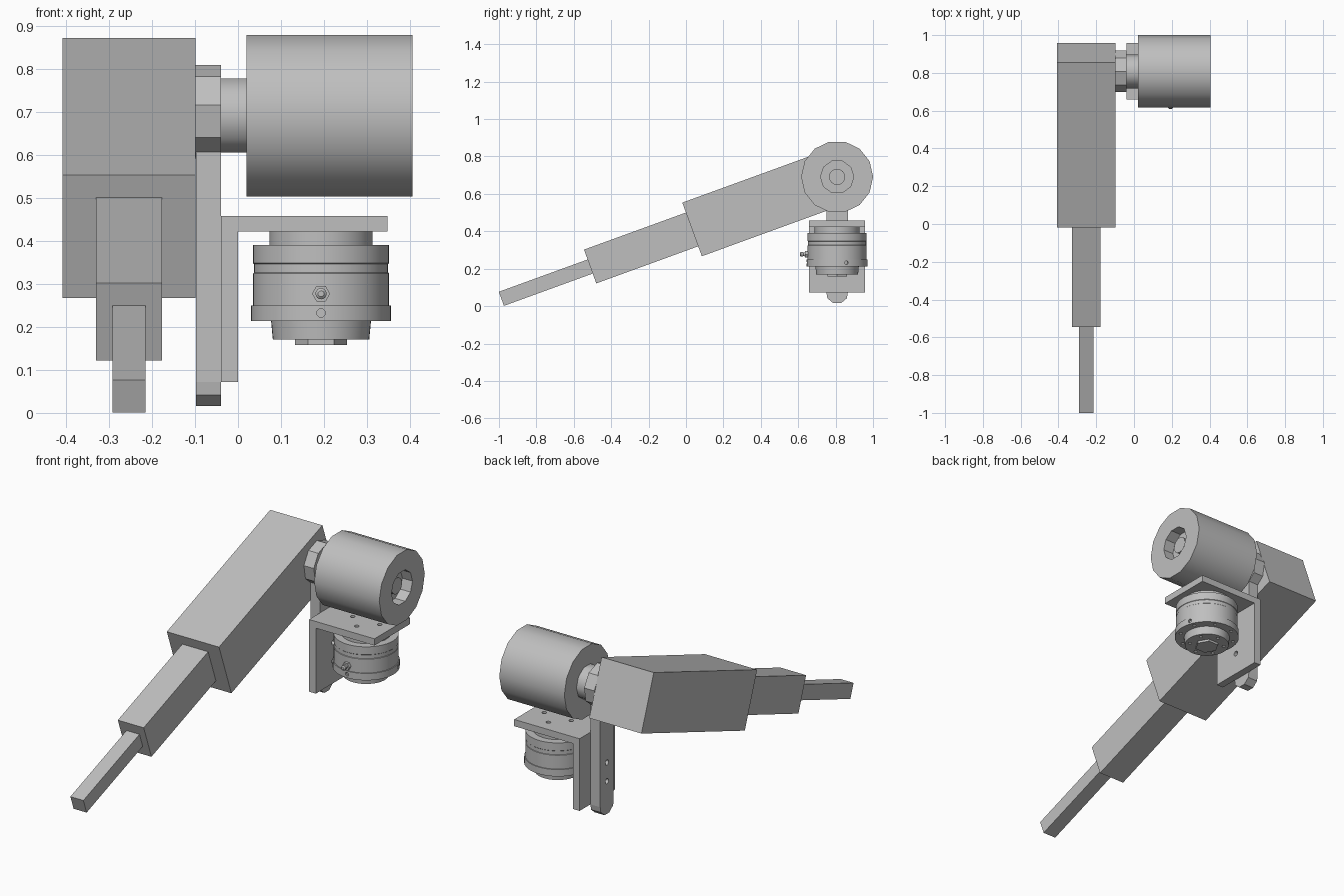
import bpy, bmesh
from math import radians, sin, cos, pi
from mathutils import Vector, Matrix

cube = bpy.data.objects.get("Cube")
if cube:
    bpy.data.objects.remove(cube, do_unlink=True)

grey = bpy.data.materials.new("light grey metal")
grey.use_nodes = True
COLOUR = (0.52, 0.52, 0.52, 1)
grey.diffuse_color = COLOUR
grey.node_tree.nodes["Principled BSDF"].inputs["Base Color"].default_value = COLOUR


def finish(name, bm):
    bmesh.ops.recalc_face_normals(bm, faces=bm.faces)
    mesh = bpy.data.meshes.new(name)
    bm.to_mesh(mesh)
    bm.free()
    mesh.materials.append(grey)
    obj = bpy.data.objects.new(name, mesh)
    bpy.context.collection.objects.link(obj)
    return obj


def point(axis, u, v, t):
    return {"X": Vector((t, u, v)), "Y": Vector((u, t, v)), "Z": Vector((u, v, t))}[axis]


def extrude(name, outline, axis, lo, hi):
    """Flat outline pushed along an axis."""
    bm = bmesh.new()
    face = bm.faces.new([bm.verts.new(point(axis, u, v, lo)) for u, v in outline])
    new = bmesh.ops.extrude_face_region(bm, geom=[face])["geom"]
    moved = [g for g in new if isinstance(g, bmesh.types.BMVert)]
    bmesh.ops.translate(bm, verts=moved, vec=point(axis, 0, 0, hi - lo))
    return finish(name, bm)


def turned(name, axis, centre, profile, sides, phase=0.0):
    """Round part from (position, radius) pairs along an axis."""
    bm = bmesh.new()
    rings = []
    for t, r in profile:
        angles = [phase + 2 * pi * i / sides for i in range(sides)]
        rings.append([bm.verts.new(point(axis, centre[0] + r * cos(a),
                                         centre[1] + r * sin(a), t)) for a in angles])
    for a, b in zip(rings, rings[1:]):
        for i in range(sides):
            j = (i + 1) % sides
            bm.faces.new((a[i], a[j], b[j], b[i]))
    bm.faces.new(rings[0])
    bm.faces.new(rings[-1])
    return finish(name, bm)


def cut(obj, cutters):
    for c in cutters:
        c.hide_render = True
        mod = obj.modifiers.new("cut", "BOOLEAN")
        mod.operation, mod.solver, mod.object = "DIFFERENCE", "EXACT", c
    graph = bpy.context.evaluated_depsgraph_get()
    mesh = bpy.data.meshes.new_from_object(obj.evaluated_get(graph))
    obj.modifiers.clear()
    obj.data = mesh


def smooth(obj, angle=30):
    bpy.ops.object.select_all(action="DESELECT")
    obj.select_set(True)
    bpy.context.view_layer.objects.active = obj
    bpy.ops.object.shade_smooth_by_angle(angle=radians(angle))


# telescopic arm: three square sections along one tilted axis
tilt = Matrix.Translation((-0.253, 0.0325, 0.41)) @ Matrix.Rotation(radians(20), 4, "X")
for name, start, end, wide, tall in (("arm_outer_section", 0, 0.93, 0.309, 0.305),
                                     ("arm_middle_section", -0.58, 0, 0.153, 0.192),
                                     ("arm_inner_section", -1.085, -0.58, 0.077, 0.08)):
    bm = bmesh.new()
    place = Matrix.Translation((0, (start + end) / 2, 0))
    size = Matrix.Diagonal((wide, end - start, tall, 1))
    bmesh.ops.create_cube(bm, size=1, matrix=tilt @ place @ size)
    finish(name, bm)

# main motor with recessed end and shaft tip
AXLE = (0.808, 0.691)
motor = turned("main_motor", "X", AXLE, [(0.02, 0.1925), (0.405, 0.1925)], 14)
recess = turned("motor_recess_cutter", "X", AXLE, [(0.345, 0.089), (0.45, 0.089)], 10)
cut(motor, [recess])
smooth(motor)
smooth(turned("motor_shaft_tip", "X", AXLE, [(0.34, 0.043), (0.375, 0.043)], 16))
smooth(turned("motor_neck", "X", AXLE, [(-0.045, 0.09), (0.025, 0.09)], 10), 40)

# hanger: faceted hub and strip with rounded foot
turned("hanger_hub", "X", (0.808, 0.696), [(-0.1, 0.112), (-0.04, 0.112)], 9, pi / 2)
half = [(0.057, 0.61), (0.057, 0.072), (0.052, 0.042), (0.0205, 0.0156)]
outline = [(0.808 + y, z) for y, z in half] + [(0.808 - y, z) for y, z in reversed(half)]
strip = extrude("hanger_strip", outline, "X", -0.098, -0.04)

# angle bracket
corner = [(-0.04, 0.072), (0, 0.072), (0, 0.422), (0.347, 0.422), (0.347, 0.458), (-0.04, 0.458)]
bracket = extrude("angle_bracket", corner, "Y", 0.658, 0.957)

# bolt holes through strip and bracket
HUB = Vector((0.193, 0.808))
side_holes = [turned("side_hole_cutter", "X", (0.808, z), [(-0.2, 0.014), (0.02, 0.014)], 12)
              for z in (0.19, 0.29)]


def ring_points(radius, count, start=0.0):
    return [HUB + radius * Vector((cos(start + 2 * pi * i / count), sin(start + 2 * pi * i / count)))
            for i in range(count)]


top_holes = [turned("top_hole_cutter", "Z", p, [(0.425, 0.012), (0.5, 0.012)], 12)
             for p in ring_points(0.08, 4)]
cut(strip, side_holes)
cut(bracket, side_holes + top_holes)

# small rotary actuator below the bracket
profile = [(0.422, 0.12), (0.39, 0.12), (0.39, 0.158), (0.348, 0.158), (0.346, 0.156),
           (0.326, 0.156), (0.324, 0.158), (0.25, 0.158), (0.25, 0.163), (0.213, 0.163),
           (0.213, 0.116), (0.17, 0.112)]
actuator = turned("actuator_body", "Z", HUB, profile, 48)
holes = [turned("flange_hole_cutter", "Z", p, [(0.2, 0.009), (0.225, 0.009)], 10)
         for p in ring_points(0.139, 8, pi / 8)]
holes += [turned("boss_hole_cutter", "Z", p, [(0.16, 0.009), (0.182, 0.009)], 10)
          for p in ring_points(0.088, 6, pi / 6)]
for deg in (-90, 18, 162):
    hole = turned("set_screw_cutter", "X", (0, 0), [(0.15, 0.01), (0.18, 0.01)], 12)
    hole.data.transform(Matrix.Translation((*HUB, 0.232)) @ Matrix.Rotation(radians(deg), 4, "Z"))
    holes.append(hole)
cut(actuator, holes)
smooth(actuator)
turned("actuator_hex_hub", "Z", HUB, [(0.158, 0.06), (0.175, 0.06)], 6)

# grease fitting on the actuator front
FITTING = (HUB.x, 0.277)
turned("fitting_hex", "Y", FITTING, [(0.635, 0.021), (0.66, 0.021)], 6)
smooth(turned("fitting_nipple", "Y", FITTING,
              [(0.609, 0.007), (0.614, 0.013), (0.622, 0.013), (0.628, 0.009), (0.64, 0.012)], 16))

# remove the cutters
for obj in list(bpy.data.objects):
    if "_cutter" in obj.name:
        bpy.data.objects.remove(obj, do_unlink=True)
